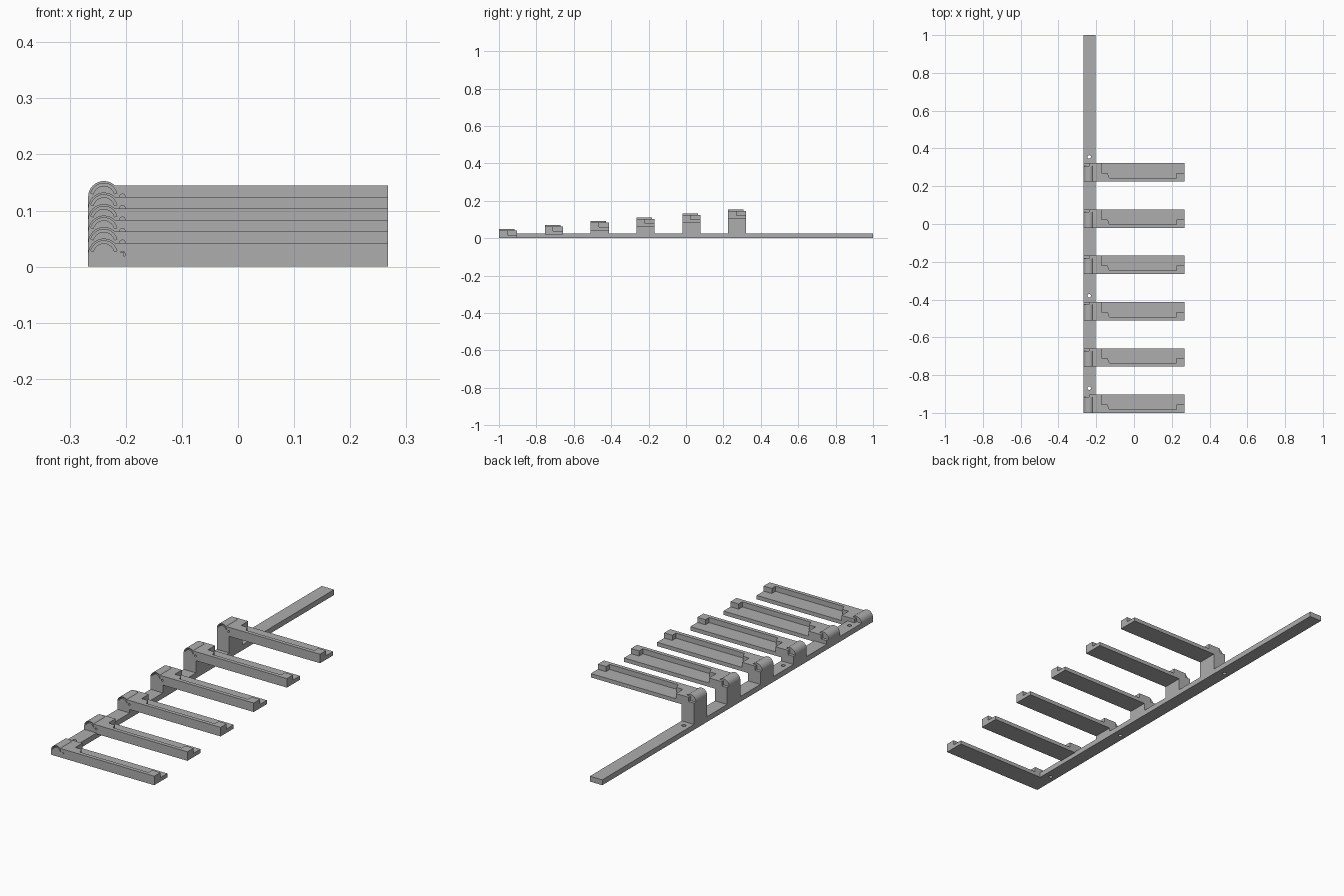
import bpy, bmesh, math
from mathutils import Vector

cube = bpy.data.objects.get("Cube")
if cube:
    bpy.data.objects.remove(cube, do_unlink=True)

grey = bpy.data.materials.new("plain grey")
grey.use_nodes = True
grey.diffuse_color = (0.42, 0.42, 0.42, 1)
grey.node_tree.nodes["Principled BSDF"].inputs["Base Color"].default_value = (0.42, 0.42, 0.42, 1)

LEFT, INNER, TIP = -0.267, -0.203, 0.267
AXLE_X, KNUCKLE_R = -0.239, 0.028
ARM_W, ARM_H, LEDGE = 0.097, 0.042, 0.018


def prism(name, outline, lo, hi, axis):
    """Extrude a 2D outline along y (outline in xz) or z (outline in xy)."""
    place = (lambda u, v, t: (u, t, v)) if axis == "y" else (lambda u, v, t: (u, v, t))
    bm = bmesh.new()
    face = bm.faces.new([bm.verts.new(place(u, v, lo)) for u, v in outline])
    ext = bmesh.ops.extrude_face_region(bm, geom=[face])
    moved = [g for g in ext["geom"] if isinstance(g, bmesh.types.BMVert)]
    bmesh.ops.translate(bm, verts=moved, vec=Vector(place(0, 0, hi - lo)))
    bmesh.ops.recalc_face_normals(bm, faces=bm.faces)
    mesh = bpy.data.meshes.new(name)
    bm.to_mesh(mesh)
    bm.free()
    mesh.materials.append(grey)
    obj = bpy.data.objects.new(name, mesh)
    bpy.context.collection.objects.link(obj)
    return obj


def rect(u0, u1, v0, v1):
    return [(u0, v0), (u1, v0), (u1, v1), (u0, v1)]


def arc(cx, cy, r, start, end, n):
    angles = [math.radians(start + (end - start) * i / n) for i in range(n + 1)]
    return [(cx + r * math.cos(a), cy + r * math.sin(a)) for a in angles]


def combine(base, added=(), cutters=()):
    """Fuse parts, cut grooves and holes, and merge the flat faces."""
    for tools, op in ((added, "UNION"), (cutters, "DIFFERENCE")):
        for tool in tools:
            mod = base.modifiers.new(op.title(), "BOOLEAN")
            mod.operation, mod.solver, mod.object = op, "EXACT", tool
    mod = base.modifiers.new("Flatten", "DECIMATE")
    mod.decimate_type, mod.angle_limit = "DISSOLVE", math.radians(1)
    bpy.context.view_layer.update()
    graph = bpy.context.evaluated_depsgraph_get()
    mesh = bpy.data.meshes.new_from_object(base.evaluated_get(graph))
    base.modifiers.clear()
    base.data = mesh
    for tool in (*added, *cutters):
        bpy.data.objects.remove(tool, do_unlink=True)


# Long mounting bar with three screw holes
bar = prism("mounting_bar", rect(LEFT, INNER, -1, 1), 0, 0.025, "z")
holes = [prism("hole", arc(-0.237, y, 0.009, 0, 345, 23), -0.1, 0.1, "z")
         for y in (-0.87, -0.38, 0.355)]
combine(bar, cutters=holes)

# Six arms on rising posts
for i in range(6):
    y, b = -1 + 0.245 * i, 0.0205 * i
    back, top, axle = y + ARM_W, b + ARM_H, b + 0.022
    knuckle_back = y + 0.083

    # Post with a rounded knuckle on top
    post_outline = [(LEFT, 0), (INNER, 0), (INNER, axle)]
    post_outline += arc(AXLE_X, axle, KNUCKLE_R, 0, 180, 24)
    arm = prism(f"arm_{i + 1}", post_outline, y, knuckle_back, "y")

    # Stepped back of the post
    heel = prism("heel", [(LEFT, 0), (INNER, 0), (INNER, top), (AXLE_X, top),
                          (AXLE_X, axle), (LEFT, axle)], knuckle_back, back, "y")
    root = prism("root", rect(AXLE_X, -0.173, y, back), b, top, "z")

    # Low ledge plate and raised front wall with a block at each end
    plate = prism("plate", rect(-0.22, TIP, y, back), b, b + LEDGE, "z")
    wall = prism("wall", [(-0.2, y), (TIP, y), (TIP, y + 0.045), (0.225, y + 0.045),
                          (0.225, y + 0.018), (-0.13, y + 0.018),
                          (-0.14, y + 0.045), (-0.2, y + 0.045)], b, top, "z")

    # Curved front groove and small pin hole
    groove = prism("groove", arc(AXLE_X, axle, 0.024, 15, 165, 20)
                   + arc(AXLE_X, axle, 0.0195, 165, 15, 20), y - 0.01, y + 0.03, "y")
    pin = prism("pin_hole", arc(-0.206, axle, 0.005, 0, 337.5, 15), y - 0.01, y + 0.03, "y")
    combine(arm, [heel, root, plate, wall], [groove, pin])

# Smooth the rounded surfaces while keeping edges sharp
bpy.ops.object.select_all(action="DESELECT")
for obj in bpy.context.collection.objects:
    if obj.type == "MESH" and (obj is bar or obj.name.startswith("arm_")):
        obj.select_set(True)
bar.select_set(True)
bpy.context.view_layer.objects.active = bar
bpy.ops.object.shade_smooth_by_angle(angle=math.radians(30))
